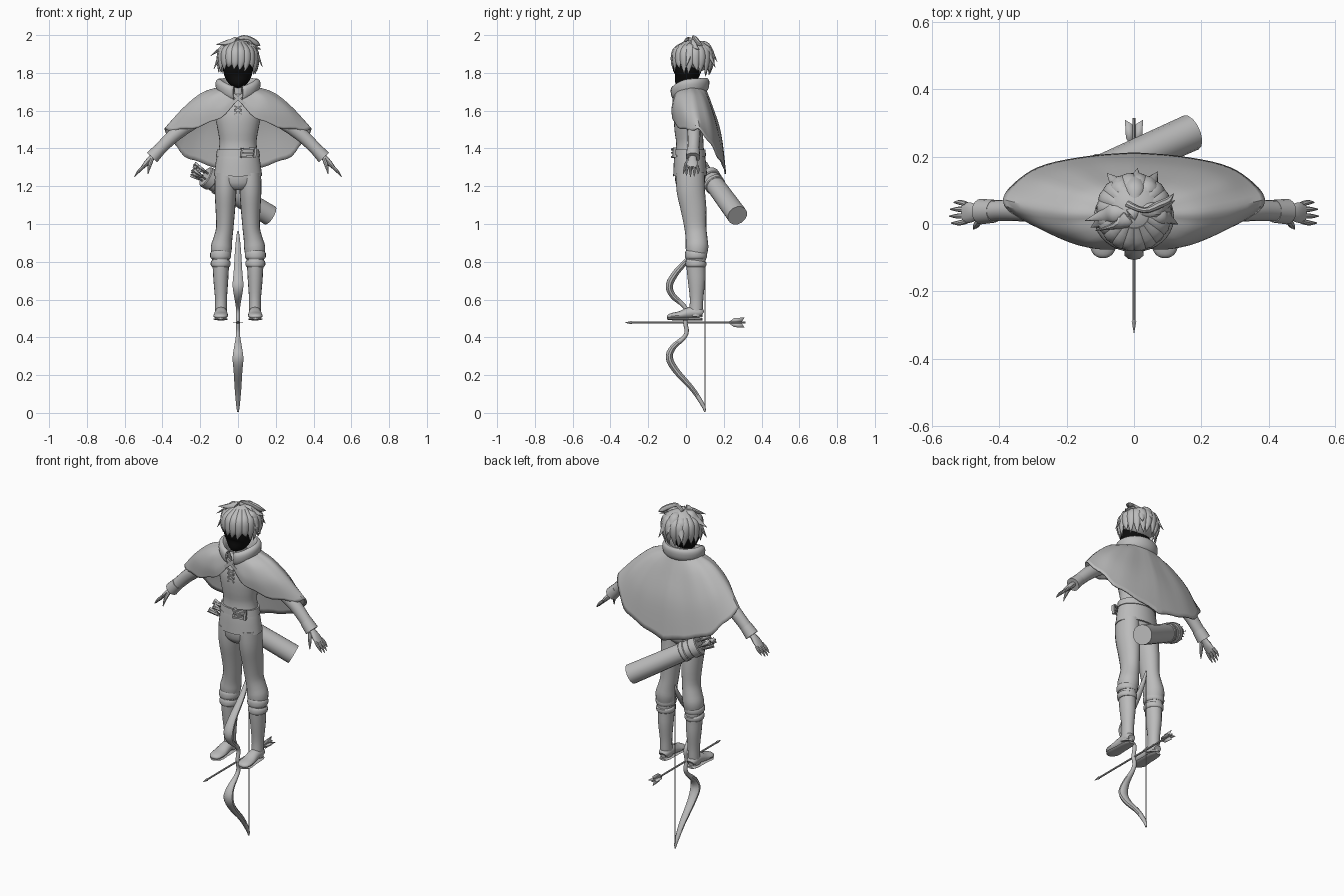
import bpy, math, random
from mathutils import Vector

random.seed(4)


def material(name, v):
    m = bpy.data.materials.new(name)
    m.diffuse_color = (v, v, v, 1)
    return m


GREY = material("grey", 0.5)
BLACK = material("black", 0.004)


def smooth_keys(keys, steps):
    """Catmull-Rom resampling of equal-length number tuples."""
    out, n = [], len(keys)
    for i in range(n - 1):
        p = [keys[max(i - 1, 0)], keys[i], keys[i + 1], keys[min(i + 2, n - 1)]]
        for s in range(steps):
            t = s / steps
            out.append(tuple(0.5 * (2 * b + (c - a) * t + (2 * a - 5 * b + 4 * c - d) * t * t
                                    + (3 * b - a - 3 * c + d) * t ** 3) for a, b, c, d in zip(*p)))
    return out + [tuple(keys[-1])]


def add_mesh(name, verts, faces, mat=GREY, mirror=False, thick=0):
    me = bpy.data.meshes.new(name)
    me.from_pydata(verts, [], faces)
    me.materials.append(mat)
    ob = bpy.data.objects.new(name, me)
    bpy.context.collection.objects.link(ob)
    if mirror:
        ob.modifiers.new("mirror", 'MIRROR')
    if thick:
        ob.modifiers.new("thickness", 'SOLIDIFY').thickness = thick
    return ob


def tube(name, keys, ref=(0, 1, 0), sides=16, steps=3, mat=GREY, mirror=False):
    """Loft of ellipses; each key is x, y, z, radius across, radius along ref."""
    keys = smooth_keys(keys, steps) if steps > 1 else keys
    pts = [Vector(k[:3]) for k in keys]
    verts, ref = [], Vector(ref)
    for i, k in enumerate(keys):
        t = (pts[min(i + 1, len(pts) - 1)] - pts[max(i - 1, 0)]).normalized()
        u = ref.cross(t).normalized()
        v = t.cross(u)
        for j in range(sides):
            a = 2 * math.pi * j / sides
            verts.append(pts[i] + u * math.cos(a) * max(k[3], 0.0005) + v * math.sin(a) * max(k[4], 0.0005))
    faces = [(i * sides + j, i * sides + (j + 1) % sides, (i + 1) * sides + (j + 1) % sides, (i + 1) * sides + j)
             for i in range(len(keys) - 1) for j in range(sides)]
    faces += [tuple(range(sides))[::-1], tuple(range(len(verts) - sides, len(verts)))]
    return add_mesh(name, verts, faces, mat, mirror)


def sheet(name, rows, mirror=False, thick=0.008):
    w = len(rows[0])
    faces = [(i * w + j, i * w + j + 1, (i + 1) * w + j + 1, (i + 1) * w + j)
             for i in range(len(rows) - 1) for j in range(w - 1)]
    return add_mesh(name, [p for r in rows for p in r], faces, GREY, mirror, thick)


def ellipsoid(name, c, r, mat=GREY):
    bpy.ops.mesh.primitive_uv_sphere_add(segments=32, ring_count=20, location=c)
    ob = bpy.context.object
    ob.name, ob.scale = name, r
    ob.data.materials.append(mat)
    return ob


def box(name, c, size, rot=(0, 0, 0)):
    bpy.ops.mesh.primitive_cube_add(size=1, location=c, rotation=rot)
    ob = bpy.context.object
    ob.name, ob.scale = name, size
    ob.data.materials.append(GREY)
    return ob


# Head and neck
tube("face", [(0, -0.035, 1.725, 0.012, 0.014), (0, -0.028, 1.74, 0.038, 0.036), (0, -0.005, 1.775, 0.068, 0.062),
              (0, 0.005, 1.82, 0.08, 0.077), (0, 0.01, 1.87, 0.08, 0.08)], mat=BLACK, sides=24)
tube("neck", [(0, 0.025, 1.64, 0.05, 0.045), (0, 0.02, 1.70, 0.038, 0.038), (0, 0.015, 1.78, 0.036, 0.036)])

# Hair: cap, locks hanging all round, then the larger stray tips
C = Vector((0, 0.035, 1.875))
ellipsoid("hair_cap", (0, 0.04, 1.888), (0.1, 0.1, 0.088))


def shell(a, lift, s=1.0):
    return C + Vector((math.sin(a) * math.cos(lift) * 0.104 * s, -math.cos(a) * math.cos(lift) * 0.107 * s,
                       math.sin(lift) * 0.104 * s))


def lock(name, pts, w):
    radii = ((w * 0.5, 0.006), (w, 0.012), (w * 0.85, 0.011), (0.001, 0.001))
    out = pts[1] - C
    out.z = 0
    tube(name, [(*p, *r) for p, r in zip(pts, radii)], ref=out.normalized(), sides=8, steps=4)


for i in range(20):
    a = 2 * math.pi * (i + 0.5) / 20
    front = math.cos(a)
    drop = random.uniform(-0.01, 0.012) + (1.815 if front > 0.6 else 1.80 if front > -0.3 else 1.785)
    tip = shell(a + random.uniform(-0.12, 0.12), 0, random.uniform(0.88, 1.02) if front > -0.3 else 0.85)
    tip.z = drop
    lock("hair_lock", [shell(a, 1.1, 0.93), shell(a, 0.45), shell(a, -0.15), tip], 0.024)
for a, lift, tip, w in ((-1.5, 0.6, (-0.145, 0.01, 1.89), 0.025), (-1.3, 0.1, (-0.128, -0.01, 1.82), 0.022),
                        (1.4, 0.3, (0.13, 0.0, 1.83), 0.022), (1.7, 0.7, (0.122, 0.07, 1.925), 0.022),
                        (2.6, 0.2, (0.07, 0.155, 1.83), 0.025), (-2.6, 0.2, (-0.08, 0.15, 1.835), 0.025),
                        (3.1, 0.5, (0.01, 0.165, 1.86), 0.025), (-0.9, 1.0, (-0.115, -0.02, 1.95), 0.022)):
    p = shell(a, lift)
    lock("hair_tip", [shell(a, lift + 0.7, 0.92), shell(a, lift + 0.35), p, Vector(tip)], w)
tube("hair_curl", [(-0.02, 0.06, 1.97, 0.01, 0.01), (0.03, 0.04, 1.988, 0.012, 0.008), (0.07, 0.055, 1.975, 0.014, 0.012),
                   (0.1, 0.07, 1.955, 0.014, 0.01), (0.118, 0.09, 1.945, 0.001, 0.001)], sides=8)

# Shirt body, tunic skirt and hips
tube("torso", [(0, 0.03, 1.685, 0.05, 0.045), (0, 0.025, 1.65, 0.115, 0.065), (0, 0.015, 1.58, 0.122, 0.078),
               (0, 0.015, 1.50, 0.108, 0.076), (0, 0.02, 1.43, 0.098, 0.072), (0, 0.02, 1.36, 0.108, 0.078)], sides=28)
tube("tunic_skirt", [(0, 0.02, 1.385, 0.105, 0.077), (0, 0.02, 1.34, 0.116, 0.084), (0, 0.022, 1.255, 0.128, 0.09)], sides=28)
tube("hips", [(0, 0.022, 1.30, 0.118, 0.08), (0, 0.022, 1.22, 0.11, 0.078), (0, 0.025, 1.185, 0.05, 0.05)], sides=24)

# Belt, buckle and pouch flap
tube("belt", [(0, 0.02, 1.358, 0.117, 0.086), (0, 0.02, 1.395, 0.111, 0.083)], sides=28, steps=1)
for x in (0.02, 0.09):
    box("buckle_side", (x, -0.062, 1.377), (0.012, 0.016, 0.05), (0, 0.08, 0.25))
for z in (1.357, 1.398):
    box("buckle_bar", (0.055, -0.064, z), (0.078, 0.014, 0.01), (0, -0.08, 0.25))
box("buckle_pin", (0.055, -0.066, 1.377), (0.06, 0.012, 0.007), (0, 0, 0.25))

# Shirt lacing and cape clasp
for z in (1.565, 1.59, 1.615):
    for s in (-1, 1):
        box("lace", (0, -0.066, z), (0.045, 0.007, 0.007), (0, s * 0.5, 0))
for s in (-1, 1):
    box("clasp_strap", (s * 0.012, -0.066, 1.655), (0.1, 0.012, 0.018), (0, s * 0.7, 0))

# Cape: each column runs from neck to hem, from front centre round to the back
columns = [
    [(.03, -.05, 1.695), (.028, -.056, 1.68), (.022, -.06, 1.66), (.015, -.062, 1.64)],
    [(.06, -.045, 1.70), (.08, -.058, 1.66), (.09, -.068, 1.61), (.09, -.066, 1.565)],
    [(.08, -.02, 1.71), (.14, -.045, 1.67), (.18, -.05, 1.60), (.21, -.035, 1.515)],
    [(.088, .01, 1.715), (.18, 0, 1.68), (.27, 0, 1.60), (.33, .02, 1.495)],
    [(.088, .03, 1.72), (.19, .035, 1.685), (.29, .05, 1.60), (.385, .07, 1.495)],
    [(.08, .05, 1.72), (.17, .08, 1.67), (.27, .11, 1.56), (.335, .13, 1.42)],
    [(.065, .075, 1.72), (.13, .11, 1.65), (.21, .15, 1.51), (.26, .17, 1.345)],
    [(.035, .09, 1.72), (.06, .125, 1.63), (.1, .17, 1.48), (.13, .195, 1.305)],
    [(0, .095, 1.72), (0, .13, 1.63), (0, .178, 1.48), (0, .205, 1.265)]]
fine = [smooth_keys(c, 5) for c in columns]
rows = [smooth_keys(r, 4) for r in zip(*fine)]
rows = [[(x, y, z + 0.006 * math.sin(j * 1.3) * i / len(rows) * min(1, x * 8)) for j, (x, y, z) in enumerate(r)]
        for i, r in enumerate(rows)]
sheet("cape", rows, mirror=True)

# Folded collar, open at the front
profile = smooth_keys([(0.068, 1.69), (0.082, 1.735), (0.098, 1.762), (0.112, 1.75), (0.108, 1.715), (0.09, 1.695)], 3)
rows = []
for r, z in profile:
    rows.append([])
    for j in range(33):
        a = 0.22 + (2 * math.pi - 0.44) * j / 32
        f = max(0, math.cos(a))
        rows[-1].append((r * math.sin(a), 0.02 - 0.86 * r * math.cos(a), z - 0.035 * f * f - 0.005 * math.cos(a)))
sheet("collar", rows, thick=0.007)

# Sleeves, cuffs and hands
tube("sleeve", [(.09, .025, 1.625, .05, .05), (.15, .03, 1.60, .05, .046), (.25, .038, 1.535, .04, .038),
                (.34, .042, 1.468, .036, .034), (.40, .04, 1.41, .033, .031), (.445, .037, 1.362, .032, .033)], mirror=True)
tube("cuff", [(.415, .038, 1.395, .033, .034), (.455, .037, 1.352, .037, .038)], mirror=True, steps=1)
tube("palm", [(.44, .036, 1.365, .016, .02), (.465, .035, 1.343, .015, .022), (.485, .034, 1.322, .014, .03),
              (.507, .033, 1.298, .009, .03)], mirror=True, sides=12)
for k, (y, length) in enumerate(((0.008, 0.9), (0.025, 1.0), (0.042, 0.95), (0.059, 0.75))):
    dy = (y - 0.033) * 0.2
    tube("finger", [(.498, y, 1.307, .008, .008), (.498 + .026 * length, y + dy, 1.307 - .026 * length, .008, .0075),
                    (.498 + .05 * length, y + dy, 1.307 - .056 * length, .002, .002)], mirror=True, sides=8)
tube("thumb", [(.455, .018, 1.345, .01, .01), (.468, -.002, 1.31, .01, .009), (.477, -.015, 1.265, .002, .002)],
     mirror=True, sides=8)

# Trousers, boots and boot cuffs
tube("trouser_leg", [(.064, .022, 1.27, .058, .076), (.066, .025, 1.18, .058, .075), (.067, .04, 1.08, .052, .068),
                     (.07, .05, 0.98, .046, .058), (.08, .056, 0.92, .05, .058), (.088, .058, 0.875, .056, .06),
                     (.09, .055, 0.83, .05, .053)], mirror=True, sides=20)
tube("boot_shaft", [(.091, .053, .86, .05, .054), (.091, .053, .77, .043, .05), (.091, .056, .70, .039, .046),
                    (.09, .056, .61, .032, .036), (.09, .054, .55, .031, .036), (.09, .05, .51, .032, .036)], mirror=True)
for z, h, r in ((0.835, 0.04, 0.053), (0.79, 0.035, 0.05)):
    tube("boot_cuff", [(.092, .054, z + h / 2, r - .005, r), (.092, .053, z + h / 4, r + .002, r + .005),
                       (.092, .053, z - h / 4, r + .002, r + .005), (.092, .053, z - h / 2, r - .005, r)],
         mirror=True, sides=20)
tube("boot_foot", [(.09, .088, .523, .016, .022), (.09, .07, .531, .028, .032), (.09, .02, .53, .03, .033),
                   (.091, -.03, .518, .021, .038), (.092, -.07, .513, .017, .038), (.092, -.092, .51, .012, .026),
                   (.092, -.1, .508, .004, .01)], ref=(1, 0, 0), mirror=True)
tube("boot_sole", [(.09, .088, .496, .006, .02), (.09, .06, .497, .008, .032), (.091, -.02, .497, .007, .036),
                   (.092, -.07, .497, .007, .038), (.092, -.1, .499, .005, .014)], ref=(1, 0, 0), mirror=True, sides=12)

# Quiver slung behind the hips, with arrows
bottom, top = Vector((.17, .272, 1.045)), Vector((-.17, .122, 1.25))


def along(t, r):
    return (*bottom.lerp(top, t), r, r)


def quiver_part(name, spans):
    tube(name, [along(t, r) for t, r in spans], ref=(0, 0, 1), sides=14, steps=1)


quiver_part("quiver", [(0, .055), (1, .05)])
quiver_part("quiver_rim", [(.9, .053), (.91, .058), (1, .058), (1.01, .053)])
quiver_part("quiver_band", [(.76, .052), (.77, .056), (.82, .056), (.83, .052)])
axis = (top - bottom).normalized()
side = axis.cross(Vector((0, 0, 1))).normalized()
up = side.cross(axis)
for k in range(5):
    a = 2 * math.pi * k / 5
    base = top + side * math.cos(a) * 0.027 + up * math.sin(a) * 0.027
    end = base + axis * (0.075 + 0.012 * (k % 2))
    tube("quiver_arrow", [(*base, .005, .005), (*end, .005, .005)], ref=(0, 0, 1), sides=6, steps=1)
    for v in (side, up):
        m = base.lerp(end, 0.3)
        add_mesh("quiver_feather", [m - v * .008, m + v * .008, end + v * .017, end - v * .017], [(0, 1, 2, 3)], thick=0.003)

# Bow: one limb mirrored about the grip, and the string
MID = 0.483
limb = [(.1, .004, .004, .004), (.09, .04, .01, .01), (.035, .125, .013, .018), (-.05, .22, .017, .024),
        (-.088, .29, .019, .03), (-.07, .345, .016, .022), (-.015, .395, .012, .013), (.004, .43, .011, .012),
        (-.004, MID, .012, .011)]
keys = [(0, *k) for k in limb]
keys += [(0, y, 2 * MID - z, a, b) for _, y, z, a, b in keys[-2::-1]]
tube("bow", keys, ref=(1, 0, 0), sides=10, steps=4)
tube("bowstring", [(0, .1, .005, .003, .003), (0, .1, .96, .003, .003)], sides=6, steps=1)

# Nocked arrow
tube("arrow_shaft", [(0, -.295, .478, .005, .005), (0, .315, .478, .005, .005)], ref=(1, 0, 0), sides=8, steps=1)
tube("arrow_head", [(0, -.325, .478, .0005, .0005), (0, -.29, .478, .008, .008), (0, -.285, .478, .005, .005)],
     ref=(1, 0, 0), sides=6, steps=1)
for k in range(4):
    d = Vector((math.cos(k * math.pi / 2), 0, math.sin(k * math.pi / 2)))
    o = Vector((0, 0, .478))
    add_mesh("arrow_feather", [o + Vector((0, y, 0)) + d * r for y, r in ((.225, .003), (.255, .024), (.31, .027), (.295, .003))],
             [(0, 1, 2, 3)], thick=0.003)

# Smooth shading with sharp edges kept
bpy.ops.object.select_all(action='SELECT')
bpy.context.view_layer.objects.active = bpy.context.selected_objects[0]
bpy.ops.object.shade_smooth_by_angle(angle=math.radians(40))
